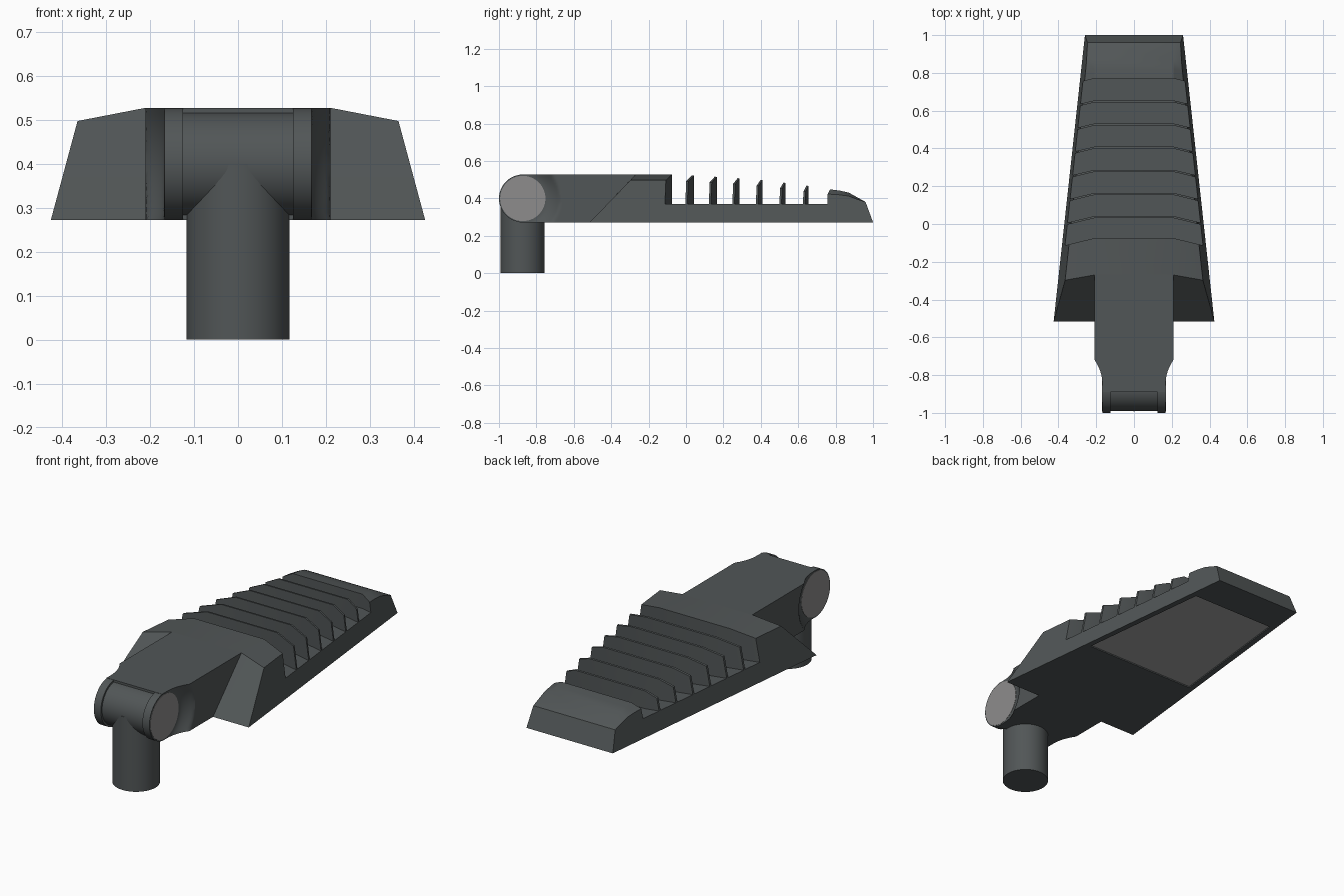
import bpy, bmesh, math
from mathutils import Matrix, Vector

if "Cube" in bpy.data.objects:
    bpy.data.objects.remove(bpy.data.objects["Cube"])


def material(name, rgb):
    m = bpy.data.materials.new(name)
    m.diffuse_color = (*rgb, 1)
    m.use_nodes = True
    m.node_tree.nodes["Principled BSDF"].inputs["Base Color"].default_value = m.diffuse_color
    return m


BODY = material("dark grey metal", (0.083, 0.093, 0.095))
CAP = material("light grey cap", (0.27, 0.265, 0.262))
LENS = material("lens grey", (0.37, 0.37, 0.37))

PIVOT_Y, PIVOT_Z, PIVOT_R = -0.8725, 0.3995, 0.1275
BASE, FLOOR, TOP = 0.272, 0.37, 0.527
RIDGE = 0.21            # half width of the flat top


def finish(bm, name, mats=(BODY,), angle=25):
    bmesh.ops.recalc_face_normals(bm, faces=bm.faces)
    me = bpy.data.meshes.new(name)
    bm.to_mesh(me)
    bm.free()
    for m in mats:
        me.materials.append(m)
    ob = bpy.data.objects.new(name, me)
    bpy.context.collection.objects.link(ob)
    bpy.ops.object.select_all(action='DESELECT')
    bpy.context.view_layer.objects.active = ob
    ob.select_set(True)
    bpy.ops.object.shade_smooth_by_angle(angle=math.radians(angle))
    return ob


def cylinder(name, a, b, r, mat=BODY):
    a, b = Vector(a), Vector(b)
    rot = (b - a).to_track_quat('Z', 'Y').to_matrix().to_4x4()
    bm = bmesh.new()
    bmesh.ops.create_cone(bm, cap_ends=True, segments=64, radius1=r, radius2=r,
                          depth=(b - a).length,
                          matrix=Matrix.Translation((a + b) / 2) @ rot)
    return finish(bm, name, (mat,))


def loft(name, rings):
    bm = bmesh.new()
    vs = [[bm.verts.new(p) for p in r] for r in rings]
    n = len(vs[0])
    for a, b in zip(vs, vs[1:]):
        for i in range(n):
            j = (i + 1) % n
            bm.faces.new((a[i], a[j], b[j], b[i]))
    for r in (vs[0], vs[-1]):
        if n == 8:      # chevron ends: three flat columns
            for i in range(3):
                bm.faces.new((r[i], r[i + 1], r[6 - i], r[7 - i]))
        else:
            bm.faces.new(r)
    return finish(bm, name)


def half_width(y, z):
    return 0.369 - 0.1093 * y - 0.164 * (z - BASE)


def row(y, z, drop, sweep):
    """Four points across the housing, outer ones swept forward and lowered."""
    zs = z - drop
    ys = y - sweep * (half_width(y, zs) - RIDGE)
    w = half_width(ys, zs)
    return [(-w, ys, zs), (-RIDGE, y, z), (RIDGE, y, z), (w, ys, zs)]


def section(y, z, drop, sweep, y_low=None, low_sweep=None):
    low = row(y if y_low is None else y_low, FLOOR, 0,
              sweep if low_sweep is None else low_sweep)
    return low + row(y, z, drop, sweep)[::-1]


# Post and pivot barrel
cylinder("post", (0, PIVOT_Y - 0.002, 0), (0, PIVOT_Y - 0.002, PIVOT_Z), 0.117)
cylinder("pivot_barrel", (-0.14, PIVOT_Y, PIVOT_Z), (0.14, PIVOT_Y, PIVOT_Z), 0.117)

# Pivot cheeks with light end caps
for s, side in ((-1, "left"), (1, "right")):
    cylinder("pivot_cheek_" + side, (s * 0.125, PIVOT_Y, PIVOT_Z),
             (s * 0.167, PIVOT_Y, PIVOT_Z), PIVOT_R)
    cylinder("pivot_cap_" + side, (s * 0.15, PIVOT_Y, PIVOT_Z),
             (s * 0.1685, PIVOT_Y, PIVOT_Z), 0.121, CAP)

# Arm: sides flare out around the pivot
stations = [-0.89 + 0.24 * i / 24 for i in range(25)] + [-0.268]
heights = [BASE + (TOP - BASE) * i / 16 for i in range(17)]


def arm_width(y, z):
    t = (math.hypot(y - PIVOT_Y, z - PIVOT_Z) - PIVOT_R) / 0.073
    return 0.167 + 0.043 * min(max(t, 0), 1) ** 1.5


loft("arm", [[(arm_width(y, z), y, z) for z in heights] +
             [(-arm_width(y, z), y, z) for z in reversed(heights)]
             for y in stations])

# Base tray with the recessed lens underneath
bm = bmesh.new()


def quad(y0, y1, w0, w1, z):
    return [bm.verts.new(p) for p in
            ((-w0, y0, z), (w0, y0, z), (w1, y1, z), (-w1, y1, z))]


bottom = quad(-0.515, 1.0, half_width(-0.515, BASE), half_width(1.0, BASE), BASE)
upper = quad(-0.42, 0.964, half_width(-0.42, FLOOR), half_width(0.964, FLOOR), FLOOR)
rim = quad(0.047, 0.797, 0.333, 0.25, BASE)
deep = quad(0.047, 0.797, 0.333, 0.25, BASE + 0.007)
for a, b in ((upper, bottom), (bottom, rim), (rim, deep)):
    for i in range(4):
        j = (i + 1) % 4
        bm.faces.new((a[i], a[j], b[j], b[i]))
bm.faces.new(upper)
bm.faces.new(deep).material_index = 1
finish(bm, "base_tray", (BODY, LENS))

# Rear block behind the arm, sloped at the front
loft("driver_housing", [section(-0.27, TOP, 0.03, 0.18, -0.42, 0),
                        section(-0.075, TOP, 0.03, 0.25)])

# Cooling fins, lower towards the tip
for i, z in enumerate((0.522, 0.516, 0.508, 0.498, 0.484, 0.468)):
    y = 0.042 + 0.1225 * i
    loft("cooling_fin_%d" % (i + 1),
         [section(y - 0.011, z, 0.03, 0.25), section(y, z - 0.001, 0.03, 0.25)])

# Tip
loft("tip_cover", [section(0.77, 0.448, 0.025, 0.25),
                   section(0.82, 0.442, 0.022, 0.17),
                   section(0.87, 0.431, 0.018, 0.1),
                   section(0.96, 0.381, 0, 0, 0.964, 0)])
